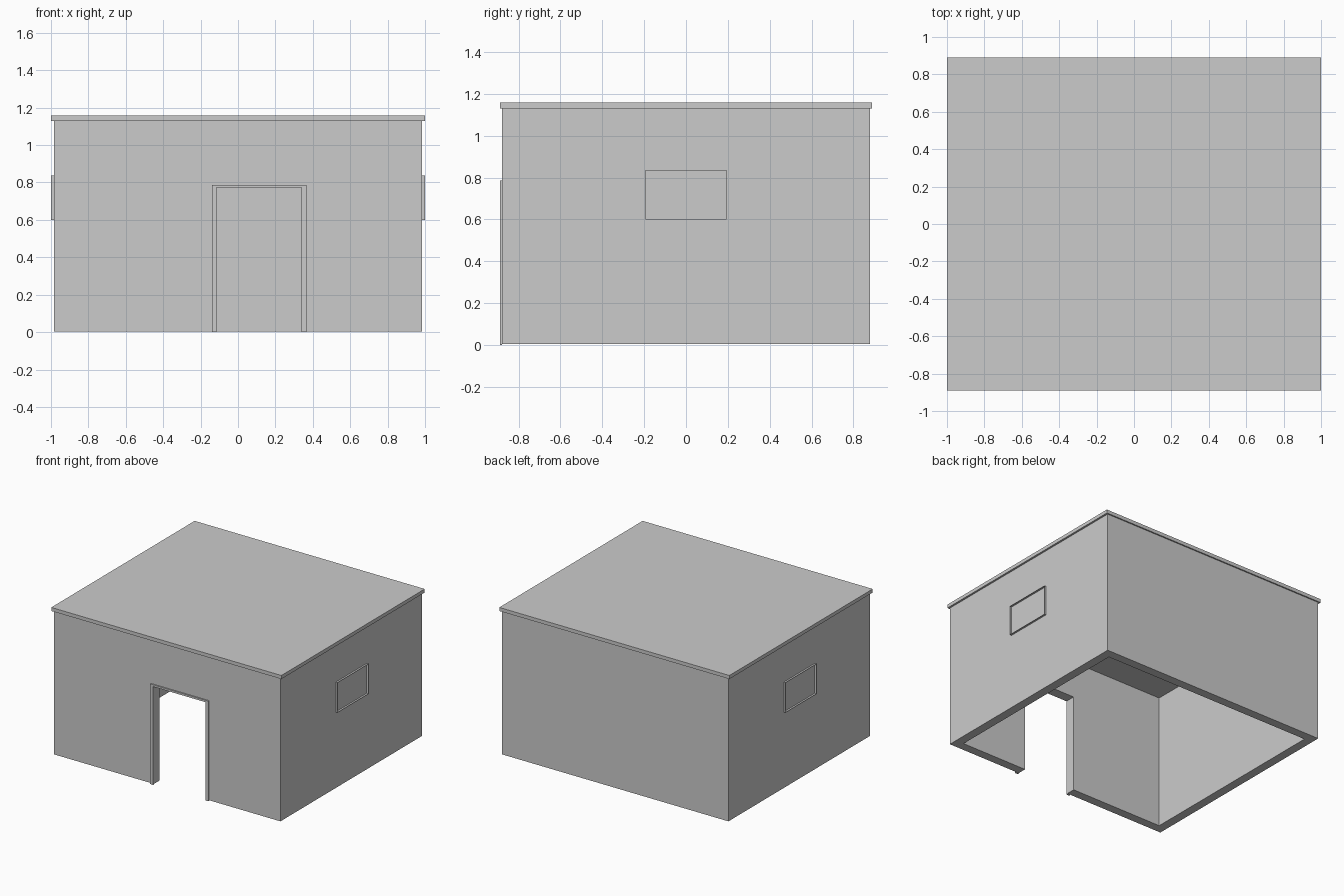
import bpy, bmesh

if "Cube" in bpy.data.objects:
    bpy.data.objects.remove(bpy.data.objects["Cube"])

WX, WY, TOP = 0.985, 0.88, 1.13      # outer wall half sizes and wall top
T = 0.07                             # wall thickness
DX0, DX1, DZ = -0.115, 0.34, 0.772   # door opening


def to_object(name, bm):
    bmesh.ops.recalc_face_normals(bm, faces=bm.faces)
    mesh = bpy.data.meshes.new(name)
    bm.to_mesh(mesh)
    bm.free()
    ob = bpy.data.objects.new(name, mesh)
    bpy.context.collection.objects.link(ob)
    return ob


def box_bm(lo, hi):
    bm = bmesh.new()
    bmesh.ops.create_cube(bm, size=1)
    for v in bm.verts:
        v.co = [(a + b) / 2 + c * (b - a) for a, b, c in zip(lo, hi, v.co)]
    return bm


def box(name, lo, hi):
    return to_object(name, box_bm(lo, hi))


def cut(target, cutter):
    mod = target.modifiers.new("cut", 'BOOLEAN')
    mod.operation = 'DIFFERENCE'
    mod.solver = 'EXACT'
    mod.object = cutter
    cutter.hide_render = True
    cutter.hide_viewport = True


# Hollow walls with a ceiling, open underneath, and a doorway in the front
walls = box("walls", (-WX, -WY, 0.004), (WX, WY, TOP))
cut(walls, box("room_cutter", (-WX + T, -WY + T, -0.2), (WX - T, WY - T, TOP - T)))
cut(walls, box("door_cutter", (DX0, -WY - 0.2, -0.2), (DX1, -WY + T + 0.1, DZ)))

# Flat roof slab with a slight overhang
box("roof", (-1, -0.89, TOP), (1, 0.89, 1.158))

# Door surround: U-shaped profile pushed out from the front wall
W, H = 0.025, 0.015
profile = [(DX0 - W, 0), (DX0 - W, DZ + H), (DX1 + W, DZ + H), (DX1 + W, 0),
           (DX1, 0), (DX1, DZ), (DX0, DZ), (DX0, 0)]
bm = bmesh.new()
face = bm.faces.new([bm.verts.new((x, -WY, z)) for x, z in profile])
ext = bmesh.ops.extrude_face_region(bm, geom=[face], use_keep_orig=True)
for v in ext["geom"]:
    if isinstance(v, bmesh.types.BMVert):
        v.co.y = -0.89
to_object("door_frame", bm)

# Window surrounds: thin open rims standing out from each side wall
for side, s in (("right", 1), ("left", -1)):
    xs = sorted((s * WX, s * 1.0))
    bm = box_bm((xs[0], -0.193, 0.6), (xs[1], 0.193, 0.836))
    ends = [f for f in bm.faces if abs(f.normal.x) > 0.9]
    bmesh.ops.delete(bm, geom=ends, context='FACES_ONLY')
    rim = to_object("window_frame_" + side, bm)
    mod = rim.modifiers.new("thickness", 'SOLIDIFY')
    mod.thickness = 0.002
